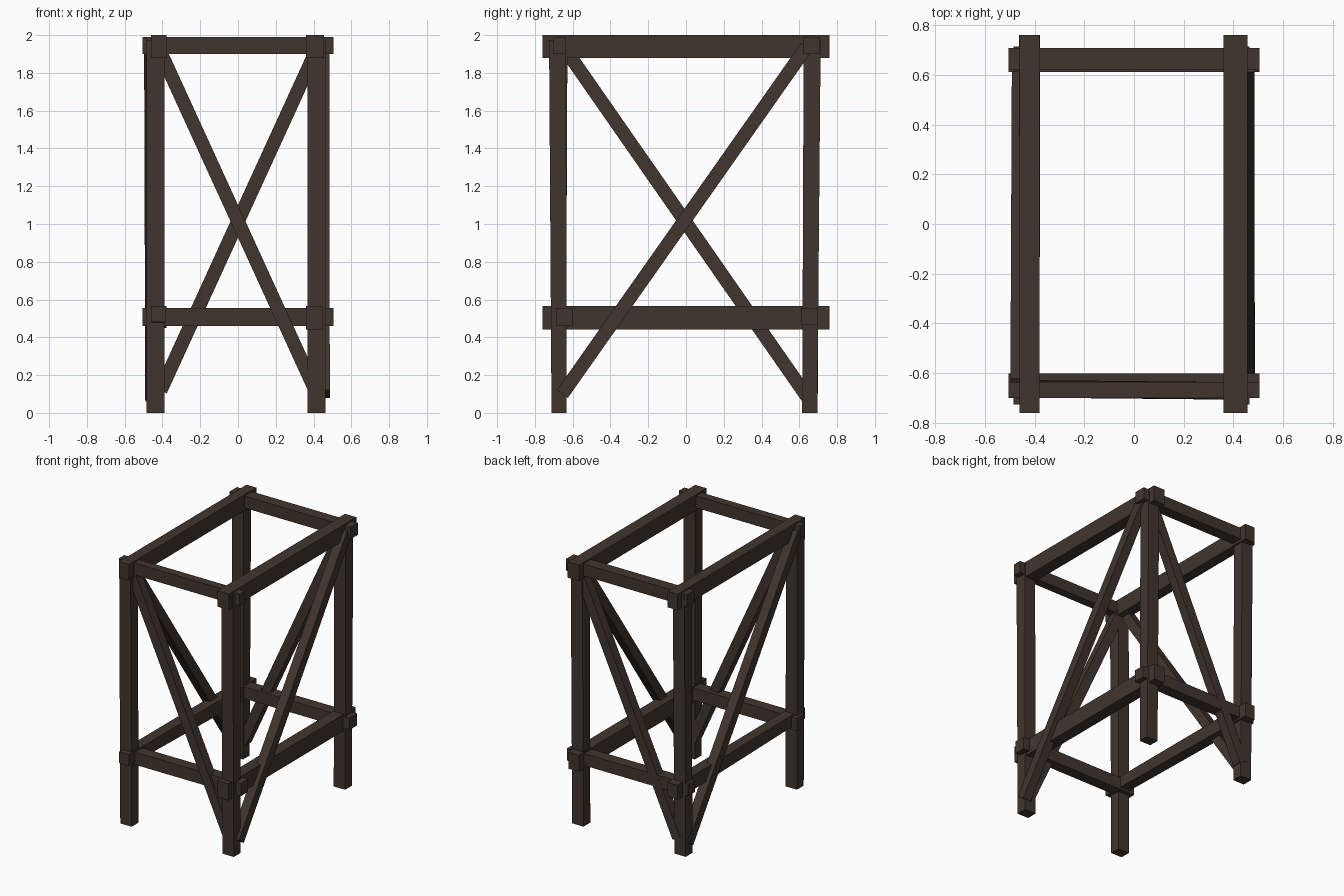
import bpy
from mathutils import Vector

if "Cube" in bpy.data.objects:
    bpy.data.objects.remove(bpy.data.objects["Cube"])

wood = bpy.data.materials.new("dark brown wood")
wood.diffuse_color = (0.053, 0.036, 0.027, 1.0)
wood.use_nodes = True
wood.node_tree.nodes["Principled BSDF"].inputs["Base Color"].default_value = wood.diffuse_color


def timber(name, p, q, size_p, size_q=None, side=None):
    """Square-cut timber from p to q; size = (along side axis, along the other axis)."""
    p, q = Vector(p), Vector(q)
    size_q = size_q or size_p
    d = (q - p).normalized()
    u = Vector(side)
    u = (u - d * u.dot(d)).normalized()
    v = d.cross(u)
    corners = ((-1, -1), (1, -1), (1, 1), (-1, 1))
    verts = [c + u * (a * s[0] / 2) + v * (b * s[1] / 2)
             for c, s in ((p, size_p), (q, size_q)) for a, b in corners]
    faces = [(3, 2, 1, 0), (4, 5, 6, 7)]
    faces += [(i, (i + 1) % 4, (i + 1) % 4 + 4, i + 4) for i in range(4)]
    mesh = bpy.data.meshes.new(name)
    mesh.from_pydata(verts, [], faces)
    mesh.materials.append(wood)
    obj = bpy.data.objects.new(name, mesh)
    bpy.context.collection.objects.link(obj)
    return obj


X, Y = (1, 0, 0), (0, 1, 0)

# Corner posts, leaning out very slightly
for name, x, y0, y1 in (("front_left_post", -0.437, -0.672, -0.680),
                        ("front_right_post", 0.416, -0.672, -0.680),
                        ("back_left_post", -0.437, 0.655, 0.668),
                        ("back_right_post", 0.416, 0.655, 0.668)):
    timber(name, (x, y0, 0), (x, y1, 1.975), (0.095, 0.08), (0.095, 0.09), X)

# Long rails running front to back
timber("top_left_rail", (-0.42, -0.76, 1.94), (-0.42, 0.76, 1.94), (0.082, 0.12), None, X)
timber("top_right_rail", (0.408, -0.76, 1.94), (0.408, 0.76, 1.94), (0.095, 0.12), None, X)
timber("lower_left_rail", (-0.42, -0.76, 0.523), (-0.42, 0.76, 0.505),
       (0.08, 0.085), (0.085, 0.11), X)
timber("lower_right_rail", (0.406, -0.76, 0.503), (0.406, 0.76, 0.503), (0.09, 0.125), None, X)

# Short rails running side to side
for name, y, z, w, h in (("top_front_rail", -0.668, 1.945, 0.065, 0.09),
                         ("top_back_rail", 0.664, 1.945, 0.088, 0.09),
                         ("lower_front_rail", -0.643, 0.508, 0.085, 0.095),
                         ("lower_back_rail", 0.655, 0.51, 0.088, 0.09)):
    timber(name, (-0.505, y, z), (0.505, y, z), (w, h), None, Y)

# One diagonal brace on each face
timber("front_brace", (-0.41, -0.663, 1.91), (0.41, -0.671, 0.118), (0.07, 0.072), None, Y)
timber("back_brace", (-0.41, 0.665, 0.118), (0.41, 0.665, 1.91), (0.07, 0.072), None, Y)
timber("right_brace", (0.451, -0.655, 0.10), (0.449, 0.64, 1.94), (0.07, 0.072), None, X)
timber("left_brace", (-0.462, -0.65, 1.94), (-0.456, 0.645, 0.08), (0.07, 0.072), None, X)
